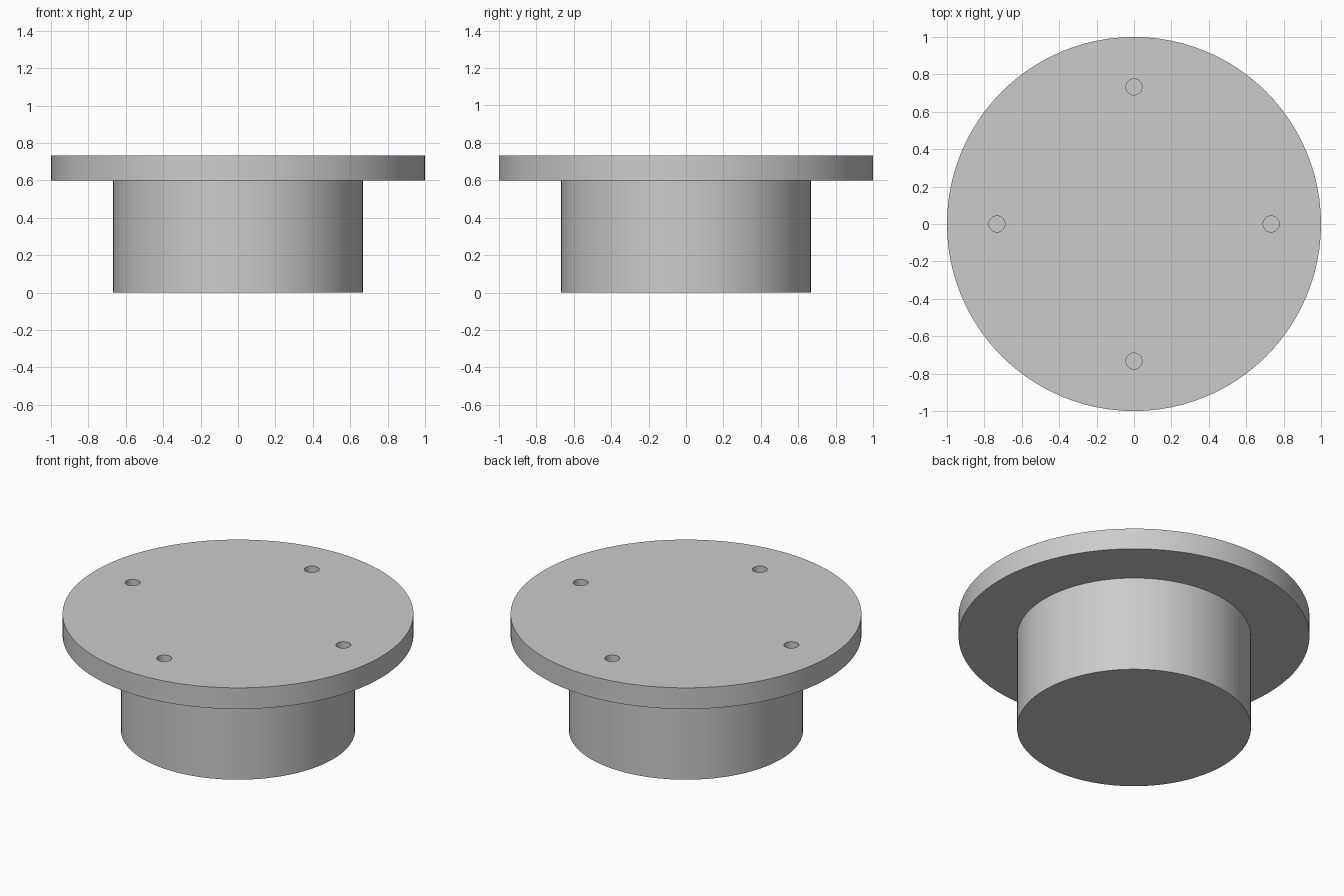
import bpy, bmesh, math
from mathutils import Matrix

if "Cube" in bpy.data.objects:
    bpy.data.objects.remove(bpy.data.objects["Cube"], do_unlink=True)

POST_R, POST_H = 0.667, 0.6
FLANGE_R, TOP = 1.0, 0.733
HOLE_R, HOLE_RING, HOLE_DEPTH = 0.043, 0.733, 0.067

# Single grey material
grey = bpy.data.materials.new("plain grey")
grey.use_nodes = True
colour = (0.6, 0.6, 0.6, 1)
grey.diffuse_color = colour
grey.node_tree.nodes["Principled BSDF"].inputs["Base Color"].default_value = colour


def add_object(name, bm):
    bmesh.ops.recalc_face_normals(bm, faces=bm.faces)
    mesh = bpy.data.meshes.new(name)
    bm.to_mesh(mesh)
    bm.free()
    mesh.materials.append(grey)
    obj = bpy.data.objects.new(name, mesh)
    bpy.context.collection.objects.link(obj)
    return obj


# Post and flange turned from one stepped profile
bm = bmesh.new()
profile = [(0, 0), (POST_R, 0), (POST_R, POST_H),
           (FLANGE_R, POST_H), (FLANGE_R, TOP), (0, TOP)]
verts = [bm.verts.new((r, 0, z)) for r, z in profile]
edges = [bm.edges.new(pair) for pair in zip(verts, verts[1:])]
bmesh.ops.spin(bm, geom=verts + edges, cent=(0, 0, 0), axis=(0, 0, 1),
               angle=math.tau, steps=96)
bmesh.ops.remove_doubles(bm, verts=bm.verts, dist=0.0001)
body = add_object("flanged_post", bm)

# Four blind bolt holes sunk into the top
bm = bmesh.new()
for i in range(4):
    place = (Matrix.Rotation(i * math.pi / 2, 4, "Z")
             @ Matrix.Translation((HOLE_RING, 0, TOP)))
    bmesh.ops.create_cone(bm, cap_ends=True, segments=32, radius1=HOLE_R,
                          radius2=HOLE_R, depth=2 * HOLE_DEPTH, matrix=place)
cutter = add_object("hole_cutter", bm)
cutter.hide_render = True

bpy.ops.object.select_all(action="DESELECT")
bpy.context.view_layer.objects.active = body
body.select_set(True)
cut = body.modifiers.new("bolt holes", "BOOLEAN")
cut.operation = "DIFFERENCE"
cut.solver = "EXACT"
cut.object = cutter
bpy.ops.object.modifier_apply(modifier=cut.name)
bpy.data.objects.remove(cutter, do_unlink=True)

# Smooth walls with crisp rims
bpy.ops.object.shade_smooth_by_angle(angle=math.radians(30))
